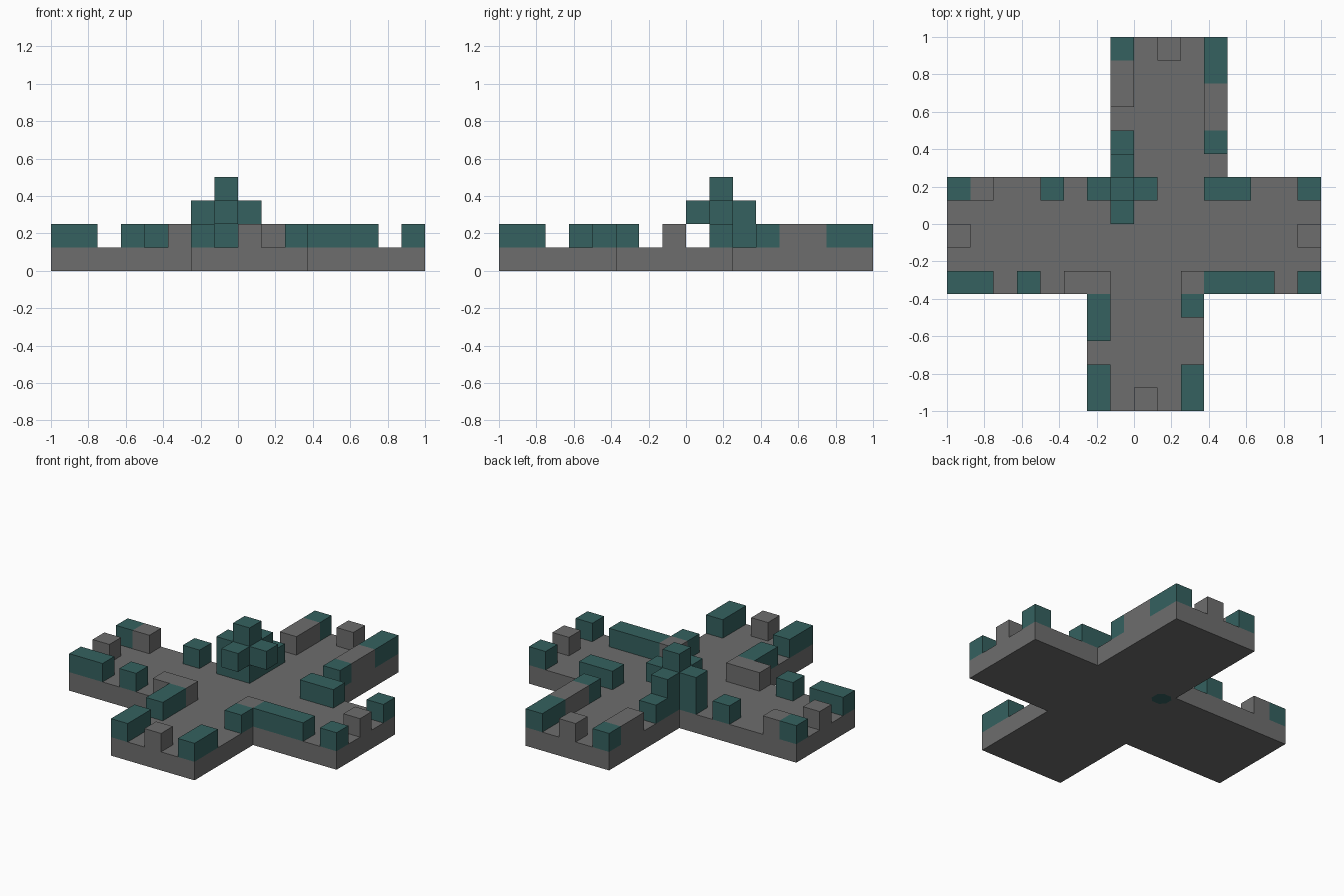
import bpy, bmesh
from mathutils import Vector

cube = bpy.data.objects.get("Cube")
if cube:
    bpy.data.objects.remove(cube, do_unlink=True)

U = 0.125  # edge of one block


def material(name, rgb):
    m = bpy.data.materials.new(name)
    m.use_nodes = True
    m.diffuse_color = (*rgb, 1)
    m.node_tree.nodes["Principled BSDF"].inputs["Base Color"].default_value = (*rgb, 1)
    return m


STONE = material("stone grey", (0.155, 0.155, 0.155))
TEAL = material("mossy teal", (0.035, 0.12, 0.115))


def add_object(name, bm, *mats):
    me = bpy.data.meshes.new(name)
    bm.to_mesh(me)
    bm.free()
    for m in mats:
        me.materials.append(m)
    ob = bpy.data.objects.new(name, me)
    bpy.context.collection.objects.link(ob)
    return ob


def block(name, mat, x0, x1, y0, y1, z0=1, z1=2):
    """Box given in block units."""
    bm = bmesh.new()
    bmesh.ops.create_cube(bm, size=1)
    size = Vector((x1 - x0, y1 - y0, z1 - z0))
    mid = Vector((x0 + x1, y0 + y1, z0 + z1)) / 2
    for v in bm.verts:
        v.co = Vector(a * b + c for a, b, c in zip(v.co, size, mid)) * U
    return add_object(name, bm, mat)


# Cross-shaped floor slab with offset arms
def on_floor(x, y):
    if y > 2:
        return -1 < x < 4
    return y > -3 or -2 < x < 3


bm = bmesh.new()
bmesh.ops.create_grid(bm, x_segments=16, y_segments=16, size=1)
off = [f for f in bm.faces if not on_floor(*(f.calc_center_median().xy / U))]
bmesh.ops.delete(bm, geom=off, context='FACES')
top = bmesh.ops.extrude_face_region(bm, geom=bm.faces[:])
for v in top["geom"]:
    if isinstance(v, bmesh.types.BMVert):
        v.co.z = U
bmesh.ops.recalc_face_normals(bm, faces=bm.faces[:])

# Teal patch showing on the underside below the tower
spot = Vector((-0.5, 1.5, 0)) * U
patch = min(bm.faces, key=lambda f: (f.calc_center_median() - spot).length)
bmesh.ops.inset_individual(bm, faces=[patch], thickness=0.008)
bmesh.ops.bevel(bm, geom=patch.verts[:], offset=0.03, segments=1, affect='VERTICES')
min(bm.faces, key=lambda f: (f.calc_center_median() - spot).length).material_index = 1
add_object("floor_slab", bm, STONE, TEAL)

# Low walls: material, x range, y range
walls = {
    "north_arm_west_wall": [(TEAL, -1, 0, 7, 8), (STONE, -1, 0, 5, 7)],
    "north_arm_east_wall": [(TEAL, 3, 4, 6, 8), (STONE, 3, 4, 4, 6), (TEAL, 3, 4, 3, 4)],
    "north_end_block": [(STONE, 1, 2, 7, 8)],
    "west_arm_north_wall": [(TEAL, -8, -7, 1, 2), (STONE, -7, -6, 1, 2), (TEAL, -4, -3, 1, 2)],
    "east_arm_north_wall": [(TEAL, 3, 5, 1, 2), (TEAL, 7, 8, 1, 2)],
    "west_end_block": [(STONE, -8, -7, -1, 0)],
    "east_end_block": [(STONE, 7, 8, -1, 0)],
    "west_arm_south_wall": [(TEAL, -8, -6, -3, -2), (TEAL, -5, -4, -3, -2), (STONE, -3, -1, -3, -2)],
    "east_arm_south_wall": [(STONE, 2, 3, -3, -2), (TEAL, 3, 6, -3, -2), (TEAL, 7, 8, -3, -2)],
    "south_arm_west_wall": [(TEAL, -2, -1, -5, -3), (TEAL, -2, -1, -8, -6)],
    "south_arm_east_wall": [(TEAL, 2, 3, -4, -3), (TEAL, 2, 3, -8, -6)],
    "south_end_block": [(STONE, 0, 1, -8, -7)],
}
for name, parts in walls.items():
    for i, part in enumerate(parts):
        block(f"{name}_{i + 1}", *part)

# Tower: central column with four side blocks, two of them reaching the floor
block("tower_column", TEAL, -1, 0, 1, 2, 1, 4)
block("tower_west_block", TEAL, -2, -1, 1, 2, 1, 3)
block("tower_north_block", TEAL, -1, 0, 2, 3, 1, 3)
block("tower_east_block", TEAL, 0, 1, 1, 2, 2, 3)
block("tower_south_block", TEAL, -1, 0, 0, 1, 2, 3)
block("tower_north_step", TEAL, -1, 0, 3, 4)
